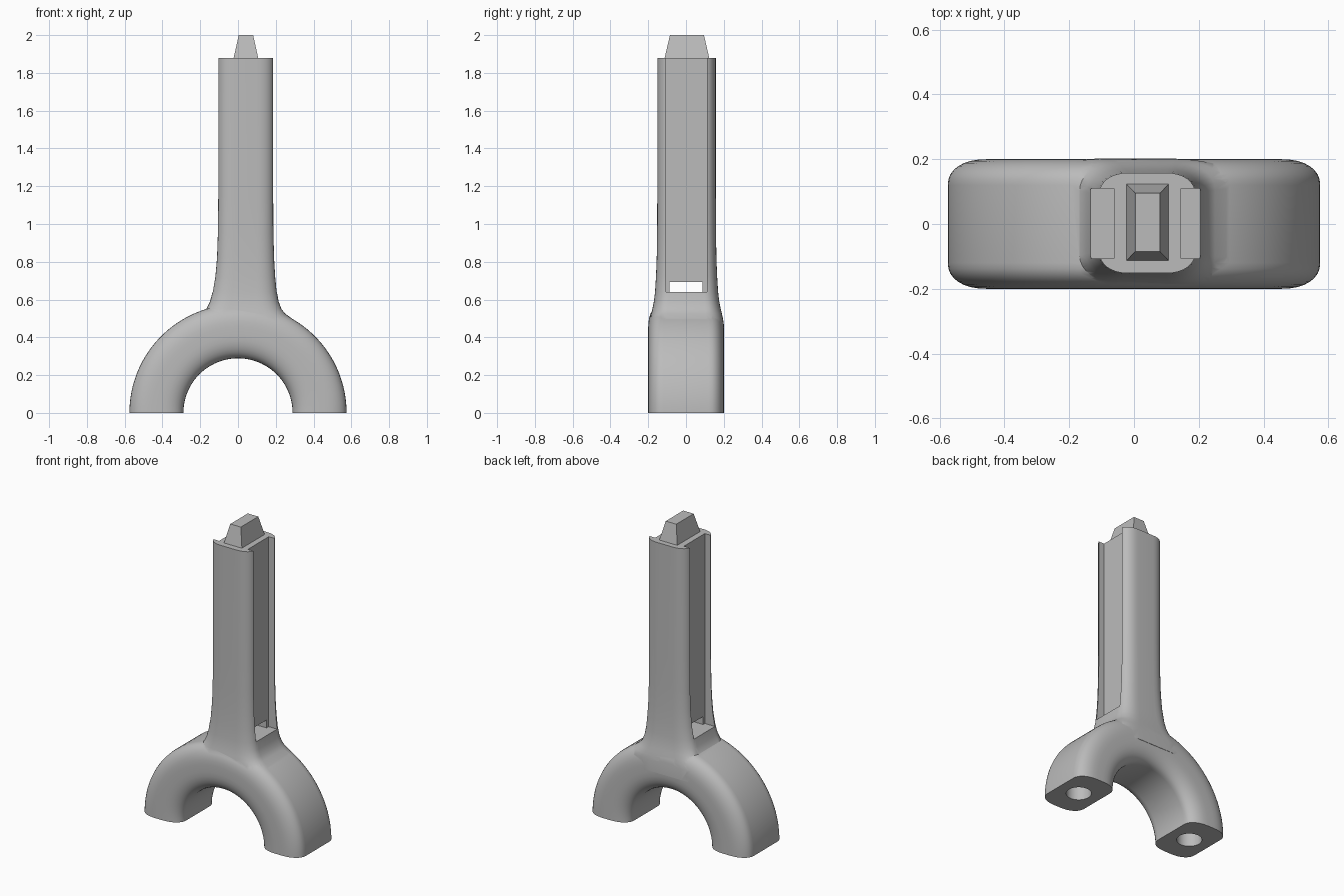
import bpy, bmesh, math
from mathutils import Vector

cube = bpy.data.objects.get("Cube")
if cube:
    bpy.data.objects.remove(cube, do_unlink=True)

grey = bpy.data.materials.new("plain grey")
grey.use_nodes = True
grey.diffuse_color = (0.5, 0.5, 0.5, 1)
grey.node_tree.nodes["Principled BSDF"].inputs["Base Color"].default_value = (0.5, 0.5, 0.5, 1)


def rounded_section(hx, hy, rx, ry, steps=8):
    """Rectangle outline with soft elliptical corners."""
    pts = []
    for i, (sx, sy) in enumerate([(1, 1), (-1, 1), (-1, -1), (1, -1)]):
        for k in range(steps + 1):
            a = math.pi / 2 * (i + k / steps)
            cx, cy = abs(math.cos(a)) ** 0.9, abs(math.sin(a)) ** 0.9
            pts.append((sx * (hx - rx + rx * cx), sy * (hy - ry + ry * cy)))
    return pts


def loft(name, rings):
    """Skin a list of closed rings and cap both ends."""
    bm = bmesh.new()
    rows = [[bm.verts.new(p) for p in ring] for ring in rings]
    n = len(rows[0])
    for a, b in zip(rows, rows[1:]):
        for i in range(n):
            j = (i + 1) % n
            bm.faces.new((a[i], a[j], b[j], b[i]))
    bm.faces.new(rows[0][::-1])
    bm.faces.new(rows[-1])
    bmesh.ops.recalc_face_normals(bm, faces=bm.faces)
    mesh = bpy.data.meshes.new(name)
    bm.to_mesh(mesh)
    bm.free()
    mesh.materials.append(grey)
    obj = bpy.data.objects.new(name, mesh)
    bpy.context.collection.objects.link(obj)
    return obj


def box(name, x0, x1, y0, y1, z0, z1):
    corners = [(x0, y0), (x1, y0), (x1, y1), (x0, y1)]
    return loft(name, [[Vector((x, y, z)) for x, y in corners] for z in (z0, z1)])


def combine(target, other, operation):
    """Apply a boolean, then drop the helper."""
    bpy.context.view_layer.objects.active = target
    mod = target.modifiers.new("boolean", "BOOLEAN")
    mod.operation, mod.solver, mod.object = operation, "EXACT", other
    bpy.ops.object.modifier_apply(modifier=mod.name)
    bpy.data.objects.remove(other, do_unlink=True)


# Arched legs: a rounded section swept through a half circle
section = rounded_section(0.143, 0.2, 0.12, 0.08)
rings = []
for k in range(65):
    a = math.pi * k / 64
    rings.append([Vector(((0.432 + u) * math.cos(a), v, (0.432 + u) * math.sin(a)))
                  for u, v in section])
body = loft("forked_body", rings)

# Stem flaring into the arch: height, left edge, right edge, half depth
stem_rows = [
    (0.40, -0.29, 0.30, 0.199), (0.47, -0.29, 0.32, 0.197), (0.50, -0.235, 0.285, 0.192),
    (0.525, -0.195, 0.25, 0.187), (0.55, -0.168, 0.23, 0.181), (0.59, -0.148, 0.215, 0.173),
    (0.64, -0.135, 0.206, 0.167), (0.72, -0.122, 0.199, 0.162), (0.82, -0.114, 0.194, 0.158),
    (0.95, -0.11, 0.191, 0.156), (1.15, -0.108, 0.19, 0.155), (1.88, -0.108, 0.19, 0.155)]
rings = []
for z, x0, x1, hy in stem_rows:
    hx, cx = (x1 - x0) / 2, (x0 + x1) / 2
    rings.append([Vector((cx + u, 0.003 + v, z))
                  for u, v in rounded_section(hx, hy, hx * 0.62, hy * 0.45)])
combine(body, loft("stem", rings), "UNION")

# Side channels and the window through the web
for x0, x1 in ((-0.6, -0.062), (0.145, 0.6)):
    combine(body, box("channel_cutter", x0, x1, -0.106, 0.11, 0.64, 2.1), "DIFFERENCE")
combine(body, box("window_cutter", -0.1, 0.18, -0.088, 0.088, 0.64, 0.692), "DIFFERENCE")

# Round sockets in the feet
for side in (-1, 1):
    ring = [(0.076 * math.cos(math.tau * k / 32), 0.076 * math.sin(math.tau * k / 32))
            for k in range(32)]
    socket = loft("socket_cutter", [[Vector((side * 0.432 + x, y, z)) for x, y in ring]
                                    for z in (-0.1, 0.2)])
    combine(body, socket, "DIFFERENCE")

# Tapered tip
tip = loft("tapered_tip", [
    [Vector((0.042 + sx * hx, 0.005 + sy * hy, z))
     for sx, sy in ((-1, -1), (1, -1), (1, 1), (-1, 1))]
    for hx, hy, z in ((0.066, 0.119, 1.875), (0.038, 0.09, 2.0))])

# Smooth the body, keeping its cut edges sharp
bpy.ops.object.select_all(action="DESELECT")
body.select_set(True)
bpy.context.view_layer.objects.active = body
bpy.ops.object.shade_smooth_by_angle(angle=math.radians(35))
